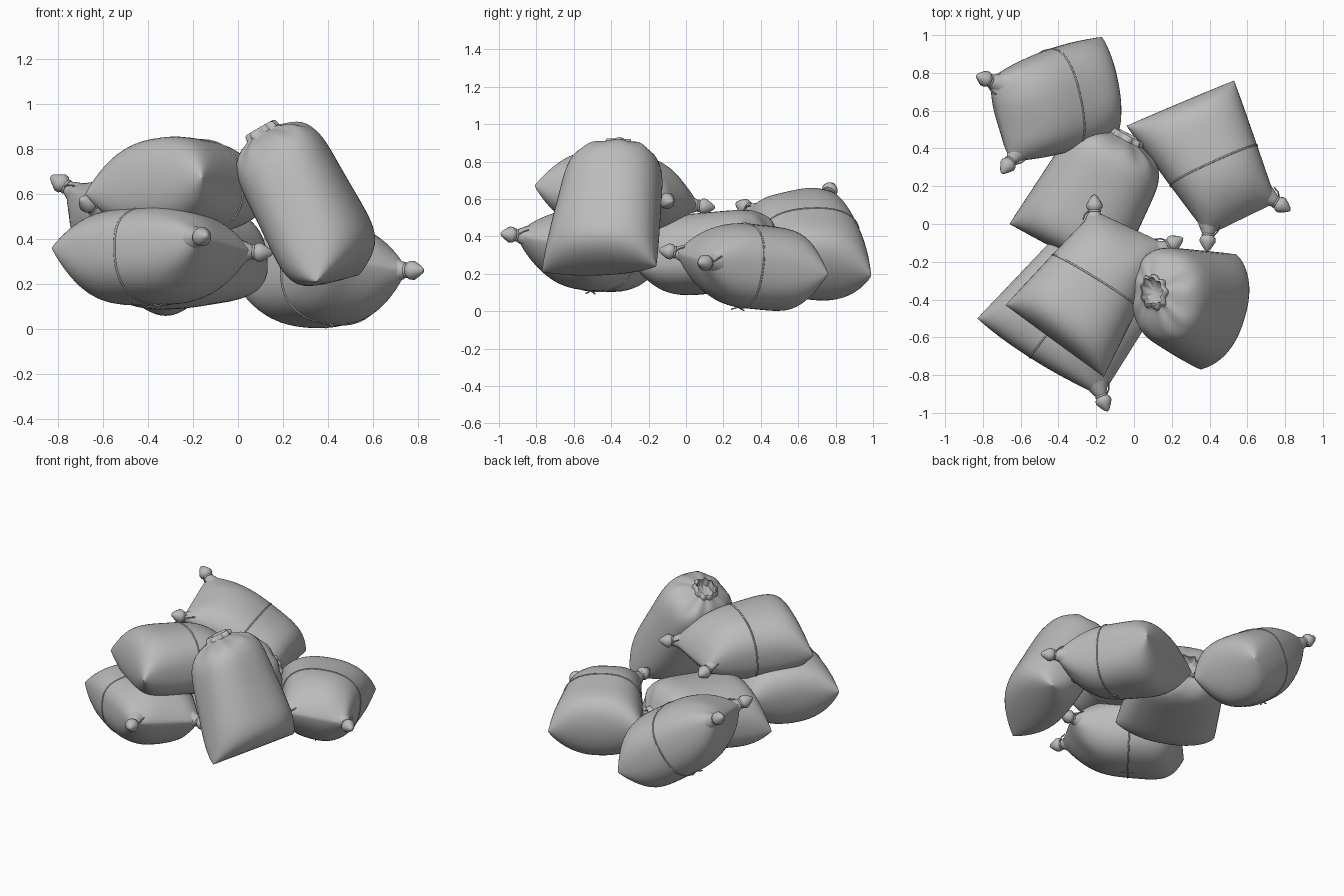
import bpy, bmesh, math
from mathutils import Vector, Matrix

cube = bpy.data.objects.get("Cube")
if cube:
    bpy.data.objects.remove(cube)

canvas = bpy.data.materials.new("grey_canvas")
canvas.use_nodes = True
canvas.diffuse_color = (0.5, 0.5, 0.5, 1)
canvas.node_tree.nodes["Principled BSDF"].inputs["Base Color"].default_value = (0.5, 0.5, 0.5, 1)

AROUND, ALONG = 56, 36


def finish(bm, name):
    bmesh.ops.remove_doubles(bm, verts=bm.verts, dist=0.0005)
    bmesh.ops.recalc_face_normals(bm, faces=bm.faces)
    mesh = bpy.data.meshes.new(name)
    bm.to_mesh(mesh)
    bm.free()
    mesh.materials.append(canvas)
    obj = bpy.data.objects.new(name, mesh)
    bpy.context.collection.objects.link(obj)
    bpy.ops.object.select_all(action='DESELECT')
    obj.select_set(True)
    bpy.context.view_layer.objects.active = obj
    bpy.ops.object.shade_smooth_by_angle(angle=math.radians(60))


def skin(bm, rings):
    """Join a list of closed point rings with quads."""
    rows = [[bm.verts.new(p) for p in ring] for ring in rings]
    for r0, r1 in zip(rows, rows[1:]):
        for i in range(len(r0)):
            j = (i + 1) % len(r0)
            bm.faces.new((r0[i], r0[j], r1[j], r1[i]))


def tube(name, points, radius, closed=False):
    """Thin cord along a path."""
    curve = bpy.data.curves.new(name, 'CURVE')
    curve.dimensions = '3D'
    curve.bevel_depth, curve.bevel_resolution = radius, 1
    curve.use_fill_caps = True
    spline = curve.splines.new('POLY')
    spline.points.add(len(points) - 1)
    for sp, p in zip(spline.points, points):
        sp.co = (*p, 1)
    spline.use_cyclic_u = closed
    curve.materials.append(canvas)
    bpy.context.collection.objects.link(bpy.data.objects.new(name, curve))


def power(x, e):
    return math.copysign(abs(x) ** e, x)


class Cushion:
    """Stuffed bag stretched between two closed corners and two top corners."""

    def __init__(self, a, b, c, d, up, down, belly=0, mouth=False):
        self.a, self.b, self.c, self.d = a, b, c, d
        self.axis = (c + d - a - b).normalized()
        n = (b - a + d - c).cross(self.axis).normalized()
        self.n = n if n.z > 0 else -n
        self.up, self.down, self.belly, self.mouth = up, down, belly, mouth

    def point(self, t, v, scale=None, push=0):
        u, h = power(math.cos(t), 0.85), power(math.sin(t), 0.8)
        fat = 1.0
        if v < 0:
            # blunt closed end, pinched towards its corners
            fat = max(0, 1 - abs(v) ** (6 - 2.5 * u * u)) ** 0.5
        elif self.mouth:
            # round shoulder drawn together in pleats
            fat = scale or max((1 - v ** 6) ** 0.5, 0.36)
            fat *= 1 + 0.09 * math.cos(9 * t) * max(0, (v - 0.75) / 0.25)
            u *= fat
        else:
            fat = (1 - v ** 2.4) ** 0.7
            fat *= 1 + 0.04 * math.cos(7 * t) * v * v
        u *= 1 + self.belly * (1 - v * v)
        s, r = (u + 1) / 2, (v + 1) / 2
        base = self.a.lerp(self.b, s).lerp(self.c.lerp(self.d, s), r)
        return base + self.n * h * fat * (self.up if h > 0 else self.down) + self.axis * push

    def ring(self, v, **kw):
        return [self.point(2 * math.pi * i / AROUND, v, **kw) for i in range(AROUND)]

    def build(self, name):
        bm = bmesh.new()
        vs = [math.sin(math.pi * (i / ALONG - 0.5)) for i in range(ALONG + 1)]
        rings = [self.ring(v) for v in vs]
        if self.mouth:
            # soft lip folding into a shallow hollow
            rings += [self.ring(1, scale=k, push=p) for k, p in
                      ((0.34, 0.02), (0.29, 0.025), (0.25, -0.02), (0.001, -0.04))]
        skin(bm, rings)
        finish(bm, name)


def tied_ear(name, centre, out):
    """Bunched corner with a cord around its neck."""
    q = out.to_track_quat('Z', 'Y').to_matrix().to_4x4()
    m = Matrix.Translation(centre) @ q
    profile = [(0.06, -0.1), (0.042, -0.06), (0.028, -0.032), (0.042, -0.014),
               (0.043, 0.003), (0.028, 0.028), (0.014, 0.048), (0.0, 0.057)]
    bm = bmesh.new()
    angles = [2 * math.pi * i / 14 for i in range(14)]
    skin(bm, [[m @ Vector((r * math.cos(t), r * math.sin(t), z)) for t in angles] for r, z in profile])
    finish(bm, name)
    tube(name + "_cord", [m @ Vector((0.03 * math.cos(t), 0.03 * math.sin(t), -0.032)) for t in angles], 0.006, True)
    tube(name + "_cord_end", [m @ Vector(p) for p in ((0.03, 0, -0.032), (0.05, 0.02, -0.05), (0.06, 0.035, -0.08))], 0.004)


def eared_sack(name, a, b, c, d, up, down, seam_at, belly):
    a, b, c, d = map(Vector, (a, b, c, d))
    middle = (a + b + c + d) / 4
    outs = [(k - middle).normalized() for k in (c, d)]
    bag = Cushion(a, b, c - outs[0] * 0.03, d - outs[1] * 0.03, up, down, belly)
    bag.build(name)
    for side, k, out in zip(("first", "second"), (c, d), outs):
        tied_ear(f"{name}_{side}_ear", k, out)
    tube(name + "_seam", bag.ring(seam_at), 0.005, True)
    # loose thread under the seam
    low = bag.point(1.5 * math.pi, seam_at)
    for i, w in enumerate((-0.04, 0.04)):
        tube(f"{name}_thread_{i}", [low, low - bag.n * 0.015 + bag.axis * w], 0.004)


def open_sack(name, a, b, c, d, up, down):
    Cushion(*map(Vector, (a, b, c, d)), up, down, mouth=True).build(name)


# Four sacks with two tied corners
eared_sack("back_sack", (-.17, .99, .19), (-.08, .5, .23), (-.79, .77, .65), (-.67, .31, .56), .2, .26, -.1, .16)
eared_sack("left_sack", (.53, .76, .2), (-.04, .52, .25), (.78, .1, .26), (.39, -.09, .32), .21, .24, .08, 0)
eared_sack("upper_sack", (-.68, -.43, .6), (-.16, -.81, .67), (-.21, .1, .56), (.21, -.1, .59), .235, .19, .05, 0)
eared_sack("lower_front_sack", (-.83, -.5, .36), (-.43, -.08, .33), (-.16, -.94, .41), (.1, -.53, .34), .18, .25, -.1, .1)

# Two sacks with a gathered mouth
open_sack("middle_sack", (-.66, 0, .23), (-.1, -.3, .27), (-.28, .58, .32), (.19, .33, .3), .25, .18)
open_sack("leaning_sack", (.35, -.77, .21), (.54, -.16, .24), (.08, -.6, .86), (.12, -.12, .88), .24, .19)
